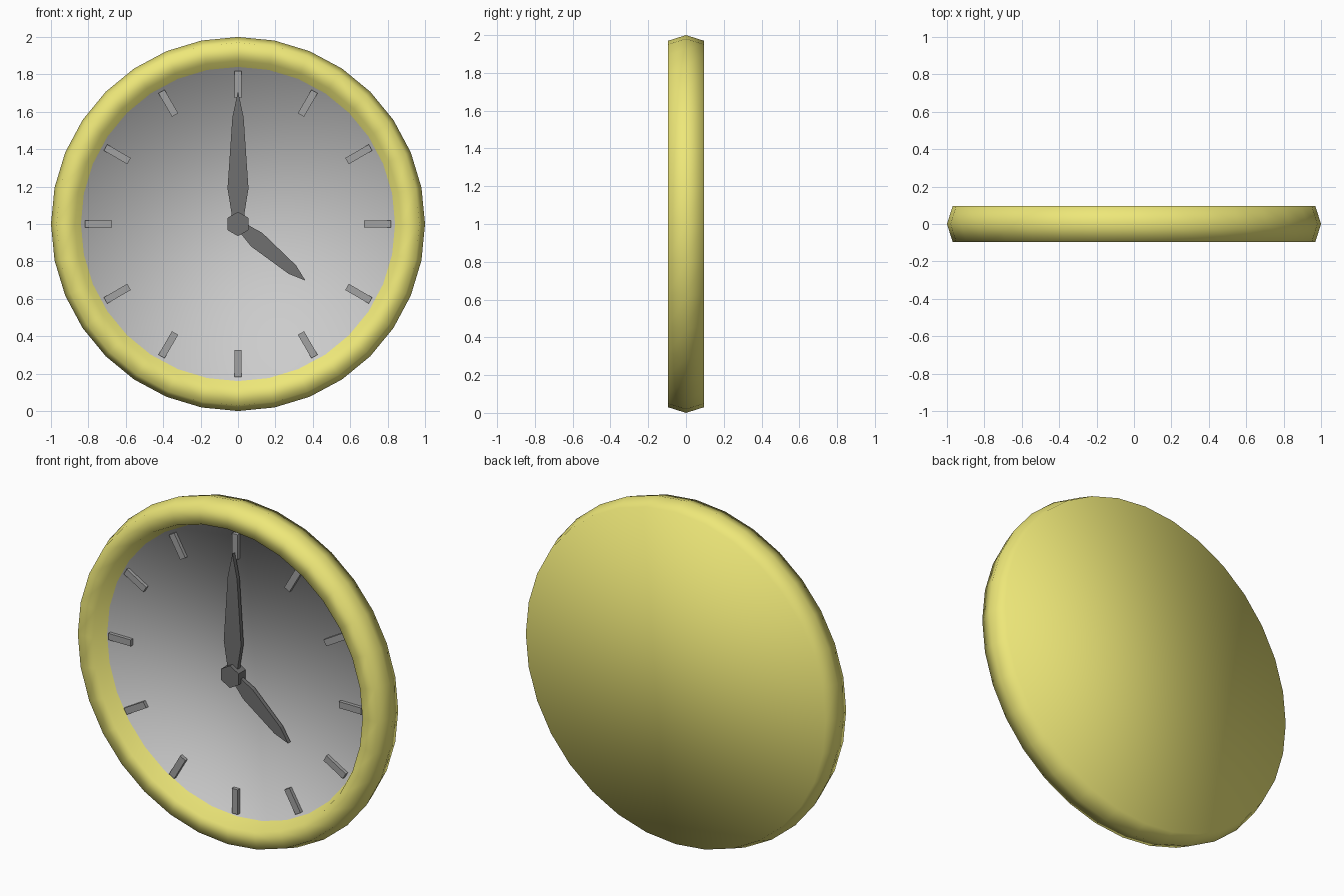
import bpy, bmesh
from math import sin, cos, pi, radians
from mathutils import Vector

if "Cube" in bpy.data.objects:
    bpy.data.objects.remove(bpy.data.objects["Cube"])

CZ = 1.0      # height of the clock centre
FACE_Y = -0.01


def material(name, rgb):
    m = bpy.data.materials.new(name)
    m.diffuse_color = (*rgb, 1)
    m.use_nodes = True
    m.node_tree.nodes["Principled BSDF"].inputs["Base Color"].default_value = m.diffuse_color
    return m


yellow = material("yellow", (0.85, 0.80, 0.19))
face_grey = material("face_grey", (0.75, 0.75, 0.75))
mark_grey = material("mark_grey", (0.36, 0.36, 0.36))
hand_dark = material("hand_dark", (0.16, 0.16, 0.16))


def finish(name, bm, mats, smooth=False):
    bmesh.ops.recalc_face_normals(bm, faces=bm.faces)
    me = bpy.data.meshes.new(name)
    for f in bm.faces:
        f.smooth = smooth
    bm.to_mesh(me)
    bm.free()
    for m in mats:
        me.materials.append(m)
    ob = bpy.data.objects.new(name, me)
    bpy.context.collection.objects.link(ob)
    return ob


def plate(name, outline, y_front, y_back, clock_angle, mat):
    """Extrude an outline (across, along); along points to the clock angle."""
    a = radians(clock_angle)
    along, across = Vector((sin(a), 0, cos(a))), Vector((cos(a), 0, -sin(a)))
    bm = bmesh.new()
    front, back = ([bm.verts.new(across * u + along * v + Vector((0, y, CZ)))
                    for u, v in outline] for y in (y_front, y_back))
    bm.faces.new(front)
    bm.faces.new(back)
    n = len(outline)
    for i in range(n):
        j = (i + 1) % n
        bm.faces.new((front[i], front[j], back[j], back[i]))
    return finish(name, bm, [mat])


def hand(name, half, y_front, y_back, angle):
    """Mirror one side of a hand, with the last point as the tip."""
    outline = half + [(-u, v) for u, v in reversed(half[:-1])]
    return plate(name, outline, y_front, y_back, angle, hand_dark)


# Case: lathed rim with closed back and recessed dial
SIDES = 32
profile = [(0.97, 0.095), (1.0, 0.0), (0.97, -0.095), (0.872, -0.095), (0.84, FACE_Y)]
bm = bmesh.new()
rings = [[bm.verts.new((r * sin(2 * pi * i / SIDES), y, CZ + r * cos(2 * pi * i / SIDES)))
          for i in range(SIDES)] for r, y in profile]
for a, b in zip(rings, rings[1:]):
    for i in range(SIDES):
        j = (i + 1) % SIDES
        bm.faces.new((a[i], a[j], b[j], b[i]))
bm.faces.new(rings[0])
dial = bm.faces.new(rings[-1])
dial.material_index = 1
finish("case_and_dial", bm, [yellow, face_grey], smooth=True)

# Hour marks
for h in range(12):
    plate(f"hour_mark_{h + 1}", [(-0.019, 0.673), (0.019, 0.673), (0.019, 0.818), (-0.019, 0.818)],
          -0.03, 0.0, 30 * (h + 1), mark_grey)

# Hands
hand("minute_hand", [(0.032, 0.0), (0.035, 0.06), (0.056, 0.19), (0.03, 0.57), (0.0, 0.71)],
     -0.052, -0.028, 0)
hand("hour_hand", [(0.03, 0.0), (0.033, 0.06), (0.047, 0.13), (0.03, 0.38), (0.0, 0.47)],
     -0.052, -0.028, 130)

# Hexagonal hub
plate("hub", [(0.065 * sin(pi * i / 3), 0.065 * cos(pi * i / 3)) for i in range(6)],
      -0.075, 0.0, 0, hand_dark)
